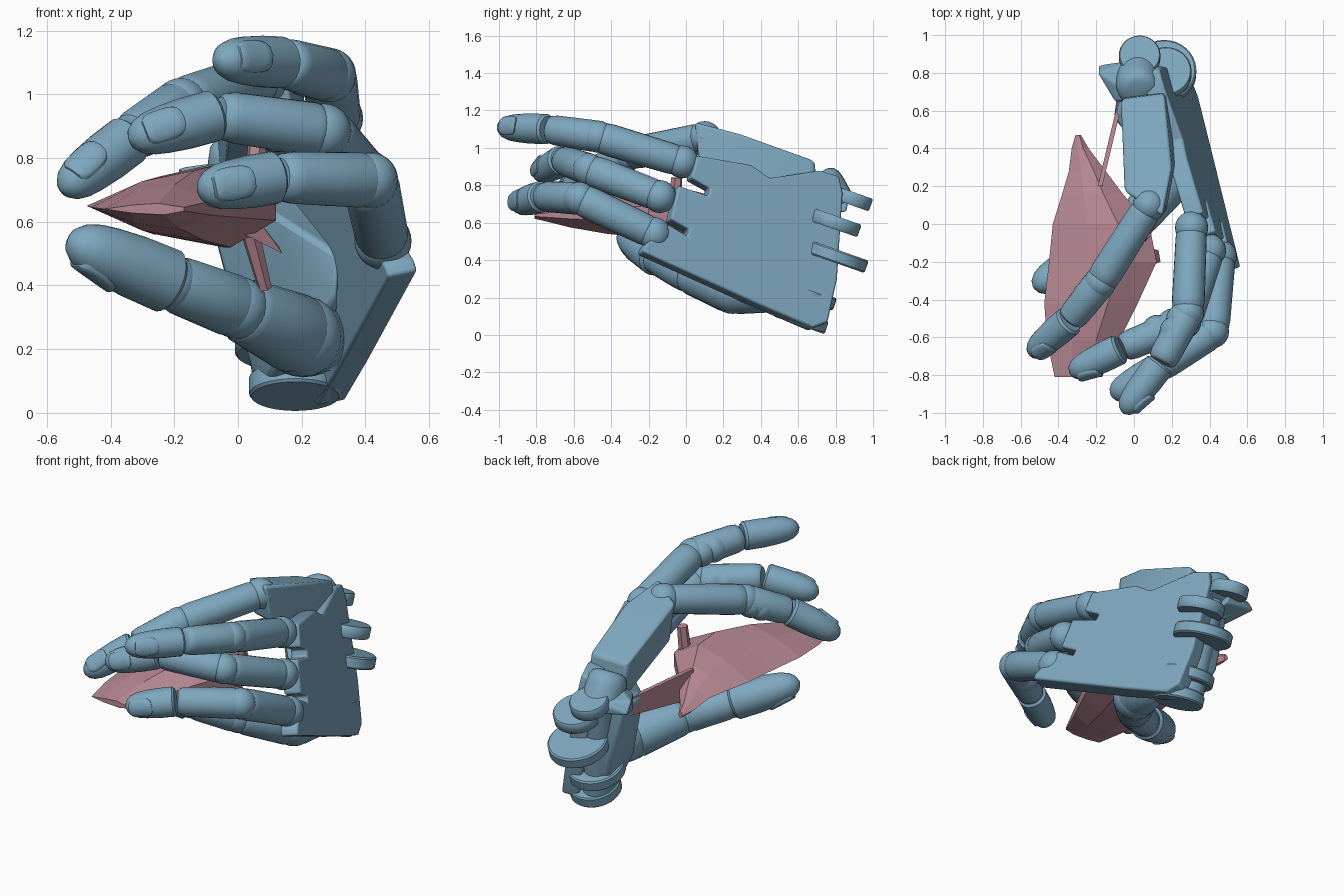
import bpy, bmesh, math
from mathutils import Vector as V

if "Cube" in bpy.data.objects:
    bpy.data.objects.remove(bpy.data.objects["Cube"])


def material(name, rgb):
    m = bpy.data.materials.new(name)
    m.diffuse_color = (*rgb, 1)
    m.use_nodes = True
    m.node_tree.nodes["Principled BSDF"].inputs["Base Color"].default_value = m.diffuse_color
    return m


BLUE = material("blue_shell", (0.21, 0.39, 0.52))
PINK = material("pink_shell", (0.48, 0.25, 0.30))


def finish(bm, name, mat, angle=None, bevel=0):
    bmesh.ops.recalc_face_normals(bm, faces=bm.faces[:])
    me = bpy.data.meshes.new(name)
    bm.to_mesh(me)
    bm.free()
    ob = bpy.data.objects.new(name, me)
    bpy.context.collection.objects.link(ob)
    me.materials.append(mat)
    if bevel:
        mod = ob.modifiers.new("soft_edges", 'BEVEL')
        mod.width, mod.segments, mod.limit_method = bevel, 3, 'ANGLE'
    if angle:
        bpy.ops.object.select_all(action='DESELECT')
        ob.select_set(True)
        bpy.context.view_layer.objects.active = ob
        bpy.ops.object.shade_smooth_by_angle(angle=math.radians(angle))
    return ob


def skin(bm, rings):
    """Joins equal rings of points and closes both ends."""
    vs = [[bm.verts.new(p) for p in r] for r in rings]
    n = len(vs[0])
    for a, b in zip(vs, vs[1:]):
        for i in range(n):
            bm.faces.new((a[i], a[(i + 1) % n], b[(i + 1) % n], b[i]))
    bm.faces.new(vs[0])
    bm.faces.new(vs[-1])


def limb(name, a, b, ra, rb, profile, mat=BLUE, n=24):
    """Round segment from a to b; profile gives (position, radius factor)."""
    a, b = V(a), V(b)
    d = b - a
    u = d.orthogonal().normalized()
    w = d.normalized().cross(u)
    rings = []
    for t, f in profile:
        r = (ra + (rb - ra) * t) * f
        rings.append([a + d * t + u * r * math.cos(k * math.tau / n) + w * r * math.sin(k * math.tau / n)
                      for k in range(n)])
    bm = bmesh.new()
    skin(bm, rings)
    return finish(bm, name, mat, 40)


def ball(name, p, r):
    bm = bmesh.new()
    bmesh.ops.create_uvsphere(bm, u_segments=24, v_segments=14, radius=r)
    bmesh.ops.translate(bm, verts=bm.verts[:], vec=p)
    return finish(bm, name, BLUE, 40)


def hull(name, pts, mat=BLUE, bevel=0.0):
    bm = bmesh.new()
    for p in pts:
        bm.verts.new(p)
    bmesh.ops.convex_hull(bm, input=bm.verts[:])
    loose = [v for v in bm.verts if not v.link_faces]
    bmesh.ops.delete(bm, geom=loose, context='VERTS')
    return finish(bm, name, mat, 35 if bevel else None, bevel)


BONE = [(0, .7), (.04, .92), (.12, 1), (.5, 1), (.85, 1), (.96, .93), (1, .75)]
TIP = [(0, .85), (.04, 1), (.35, 1.02), (.6, .97), (.76, .89), (.88, .73), (.96, .47), (1, .12)]


def nail(name, a, b, r, dorsal):
    """Thin rounded plate, curved across, lying on the back of a fingertip."""
    a, b = V(a), V(b)
    ax = (b - a).normalized()
    up = (V(dorsal) - ax * ax.dot(V(dorsal))).normalized()
    side = ax.cross(up)
    c = a + (b - a) * .68 + up * r * .80
    rings = []
    for h, s in ((-.2, 1), (.14, 1), (.2, .9), (.2, .6), (.2, .3), (.2, .02)):
        ring = []
        for k in range(20):
            co, si = math.cos(k * math.tau / 20), math.sin(k * math.tau / 20)
            x = math.copysign(abs(co) ** .6, co) * s
            y = math.copysign(abs(si) ** .6, si) * s
            ring.append(c + ax * x * r * .82 + side * y * r * .66 + up * r * (h - .22 * y * y - .16 * x))
        rings.append(ring)
    bm = bmesh.new()
    skin(bm, rings)
    finish(bm, name, BLUE, 40)


# Fingers: knuckle, middle joint, end joint, tip, radius, nail direction
fingers = {
    "index": ((.08, .10, 1.055), (-.18, -.31, .965), (-.34, -.51, .86), (-.55, -.69, .70), .086, (-.25, -.8, .3)),
    "middle": ((.305, -.02, .925), (.285, -.47, 1.06), (.14, -.74, 1.10), (-.06, -1.0, 1.11), .086, (.4, -.8, .2)),
    "ring": ((.40, -.14, .74), (.27, -.52, .885), (-.07, -.66, .935), (-.34, -.79, .86), .086, (.2, -.9, .3)),
    "little": ((.455, -.17, .54), (.415, -.57, .73), (.12, -.77, .74), (-.12, -.91, .70), .088, (.3, -.9, .1)),
}
for nm, (k, p, d, t, r, dorsal) in fingers.items():
    ball(nm + "_knuckle", k, r * 1.02)
    limb(nm + "_lower_segment", k, p, r * .95, r * 1.02, BONE)
    ball(nm + "_middle_joint", p, r * 1.0)
    q = V(p).lerp(V(d), .97)
    limb(nm + "_middle_segment", p, q, r * 1.0, r * .92, BONE)
    for i, f in enumerate((.18, .42)):
        ball(f"{nm}_crease_pad_{i}", V(p).lerp(V(d), f) - V(dorsal) * .018, r * .95)
    limb(nm + "_end_segment", d, t, r * .95, r * .88, TIP)
    nail(nm + "_nail", d, t, r * .92, dorsal)

# Thumb
thumb = [(.24, .45, .24), (.20, .25, .24), (.0, .0, .33), (-.21, -.15, .41), (-.53, -.335, .545)]
rad = [.12, .13, .1, .09, .09]
for i in range(3):
    ball(f"thumb_joint_{i}", thumb[i + 1], rad[i + 1] * .98)
    limb(f"thumb_segment_{i}", thumb[i], thumb[i + 1], rad[i], rad[i + 1], BONE)
limb("thumb_end_segment", thumb[3], thumb[4], .104, .09, TIP)
nail("thumb_nail", thumb[3], thumb[4], .093, (-.5, -.1, -.8))

# Back-of-hand plate: side outline on a slanted plane, slots between the knuckles
outline = [(-.23, .445), (-.22, .48), (-.09, .59), (.01, .53), (.02, .565), (-.08, .62), (-.04, .80),
           (.12, .745), (.13, .785), (.03, .84), (.06, .96), (.35, .91), (.45, .84), (.72, .88),
           (.82, .85), (.84, .76), (.81, .3), (.76, .07), (.68, .04), (.40, .16)]
normal = V((1, .336, .197)).normalized()
outer = [V((.55 - .336 * (y + .2) - .197 * (z - .47), y, z)) for y, z in outline]
bm = bmesh.new()
skin(bm, [outer, [p - normal * .10 for p in outer]])
finish(bm, "hand_back_plate", BLUE, 35, .012)

# Palm heel and the block that carries the index finger
hull("palm_heel", [(.27, .70, .06), (.30, .45, .18), (.07, .62, .05), (.12, .42, .14), (0, .5, .3),
                   (.0, .74, .28), (-.09, .72, .65), (-.11, .56, .70), (.12, .3, .62), (.07, .78, .82),
                   (.18, .76, .3), (.32, .2, .5), (.31, .2, .36)], bevel=.02)
top = [(-.05, .17, 1.09), (.15, .04, 1.14), (.2, .3, 1.07), (.16, .69, .93), (-.07, .66, .91)]
hull("index_block", top + [(x + .02, y + .02, z - .22) for x, y, z in top], bevel=.02)
hull("wrist_spur", [(-.19, .84, .70), (-.19, .80, .77), (-.10, .65, .74), (-.10, .65, .64),
                    (.02, .66, .80), (.03, .86, .66), (.01, .87, .74), (.03, .64, .62)], bevel=.01)
limb("index_wrist_cap", (.02, .70, .86), (.02, .80, .68), .115, .115,
     [(0, .55), (.06, .8), (.2, .95), (.4, 1), (1, 1)])

# Wrist hinge discs
axis = V((0, .33, .94)).normalized()
discs = [(.03, .885, .73, .11), (.17, .80, .60, .135), (.16, .805, .42, .17),
         (.15, .645, .215, .16), (.18, .615, .085, .145)]
for i, (x, y, z, r) in enumerate(discs):
    c = V((x, y, z))
    limb(f"wrist_disc_{i}", c - axis * .035, c + axis * .035, r, r,
         [(0, .95), (.12, 1), (.88, 1), (1, .95)], n=32)
limb("wrist_pin", (.14, .64, .08), (.05, .74, .76), .09, .09, [(0, 1), (1, 1)])

# Held object: faceted long body; sections are y, left x, right x, z middle, half height
sections = [(-.81, -.42, -.17, .64, .018), (-.62, -.46, -.08, .645, .07), (-.42, -.475, .02, .65, .11),
            (-.2, -.45, .12, .65, .13), (0, -.43, .08, .65, .13), (.16, -.38, -.06, .64, .10),
            (.28, -.345, -.15, .63, .06), (.40, -.33, -.24, .60, .04), (.47, -.31, -.28, .59, .02)]
rings = []
for y, l, r, z, h in sections:
    w = r - l
    rings.append([(l, y, z), (l + w * .35, y, z + h * .7), (l + w * .68, y, z + h), (r, y, z + h * .3),
                  (r, y, z - h * .35), (l + w * .75, y, z - h), (l + w * .35, y, z - h * .7)])
bm = bmesh.new()
skin(bm, rings)
finish(bm, "held_body", PINK)

# Thin blade, post, leg and side fins of the held object
hull("tail_blade", [(x + s * .012, y, z) for s in (-1, 1) for x, y, z in
                    ((-.18, .2, .74), (-.18, .2, .56), (-.07, .66, .70), (-.07, .66, .60))], PINK)
for nm, a, b, ra, rb in (("upper_post", (.05, -.06, .70), (.06, -.05, .84), .035, .03),
                         ("lower_leg", (.04, -.08, .56), (.085, -.02, .39), .03, .022)):
    limb(nm, a, b, ra, rb, [(0, 1), (1, 1)], PINK, 6)
hull("side_fin", [(.0, -.1, .58), (.02, -.25, .56), (.14, -.2, .50), (.13, -.14, .52), (.06, -.12, .61)], PINK)
